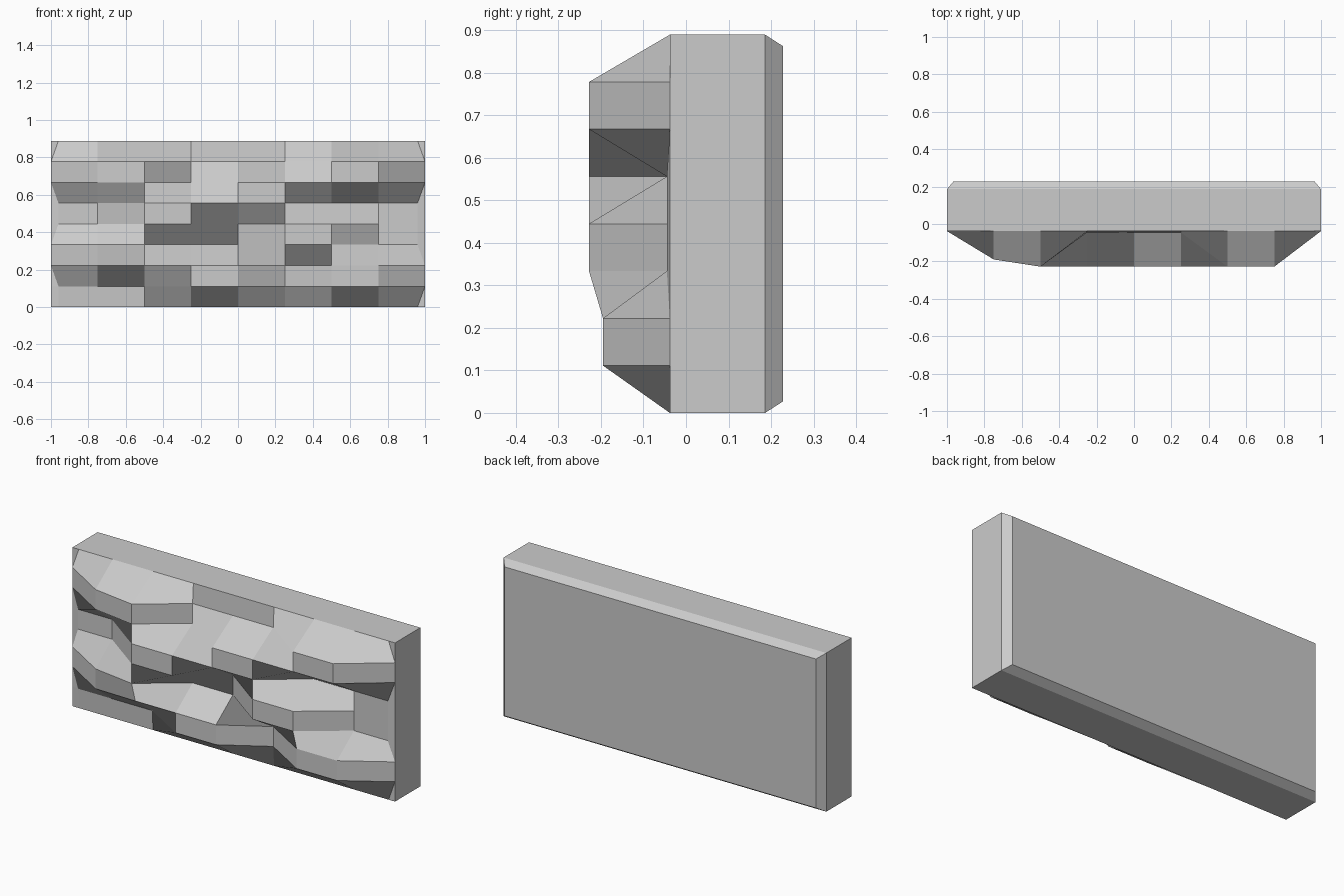
import bpy, bmesh

if "Cube" in bpy.data.objects:
    bpy.data.objects.remove(bpy.data.objects["Cube"])

# Rough-hewn front: relief level of each grid point, top row first.
# 0 = recessed, 1 = proud, l = proud at left edge, b = proud at bottom edge
RELIEF = ["000000000",
          "0l1000110",
          "0l1011110",
          "001111000",
          "001101100",
          "0l1001100",
          "0lbbb0bb0",
          "000bb0bb0",
          "000000000"]
LEVEL = {"0": 0.0, "1": 1.0, "l": 0.79, "b": 0.82}
H = 0.889
RIM_Y, BASE_Y, PROUD = -0.038, -0.045, 0.183

bm = bmesh.new()
rows = []
for k, line in enumerate(RELIEF):
    z = H * (8 - k) / 8
    edge_row = k in (0, 8)
    pts = []
    for i, c in enumerate(line):
        x = -1 + 0.25 * i
        y = RIM_Y if edge_row else BASE_Y - PROUD * LEVEL[c]
        if i in (0, 8):
            # side points tuck in beside recesses, reach the rim beside proud stones
            if line[1 if i == 0 else 7] == "0":
                x *= 0.96
            else:
                y = RIM_Y
        pts.append((x, y, z))
    pts = [(-1, RIM_Y, z)] + pts + [(1, RIM_Y, z)]
    rows.append([bm.verts.new(p) for p in pts])

# Front faces
for top, bot in zip(rows, rows[1:]):
    for i in range(len(top) - 1):
        bm.faces.new((bot[i], bot[i + 1], top[i + 1], top[i]))


def extrude_rim(edges, y, sx, inset):
    """Extrude the outline back to depth y, scaled in x and inset in z."""
    res = bmesh.ops.extrude_edge_only(bm, edges=edges)["geom"]
    for v in res:
        if isinstance(v, bmesh.types.BMVert):
            v.co.x *= sx
            v.co.y = y
            v.co.z = min(max(v.co.z, inset), H - inset)
    return [e for e in res if isinstance(e, bmesh.types.BMEdge) and e.is_boundary]


# Slab sides, back chamfer and back panel
rim = [e for e in bm.edges if e.is_boundary]
rim = extrude_rim(rim, 0.186, 1.0, 0.0)
rim = extrude_rim(rim, 0.228, 0.965, 0.027)
bmesh.ops.remove_doubles(bm, verts=bm.verts, dist=0.0005)
rim = [e for e in bm.edges if e.is_boundary and all(v.co.y > 0.2 for v in e.verts)]
bmesh.ops.contextual_create(bm, geom=rim)
bmesh.ops.recalc_face_normals(bm, faces=bm.faces)

me = bpy.data.meshes.new("stone_wall_block")
bm.to_mesh(me)
bm.free()
ob = bpy.data.objects.new("stone_wall_block", me)
bpy.context.collection.objects.link(ob)
